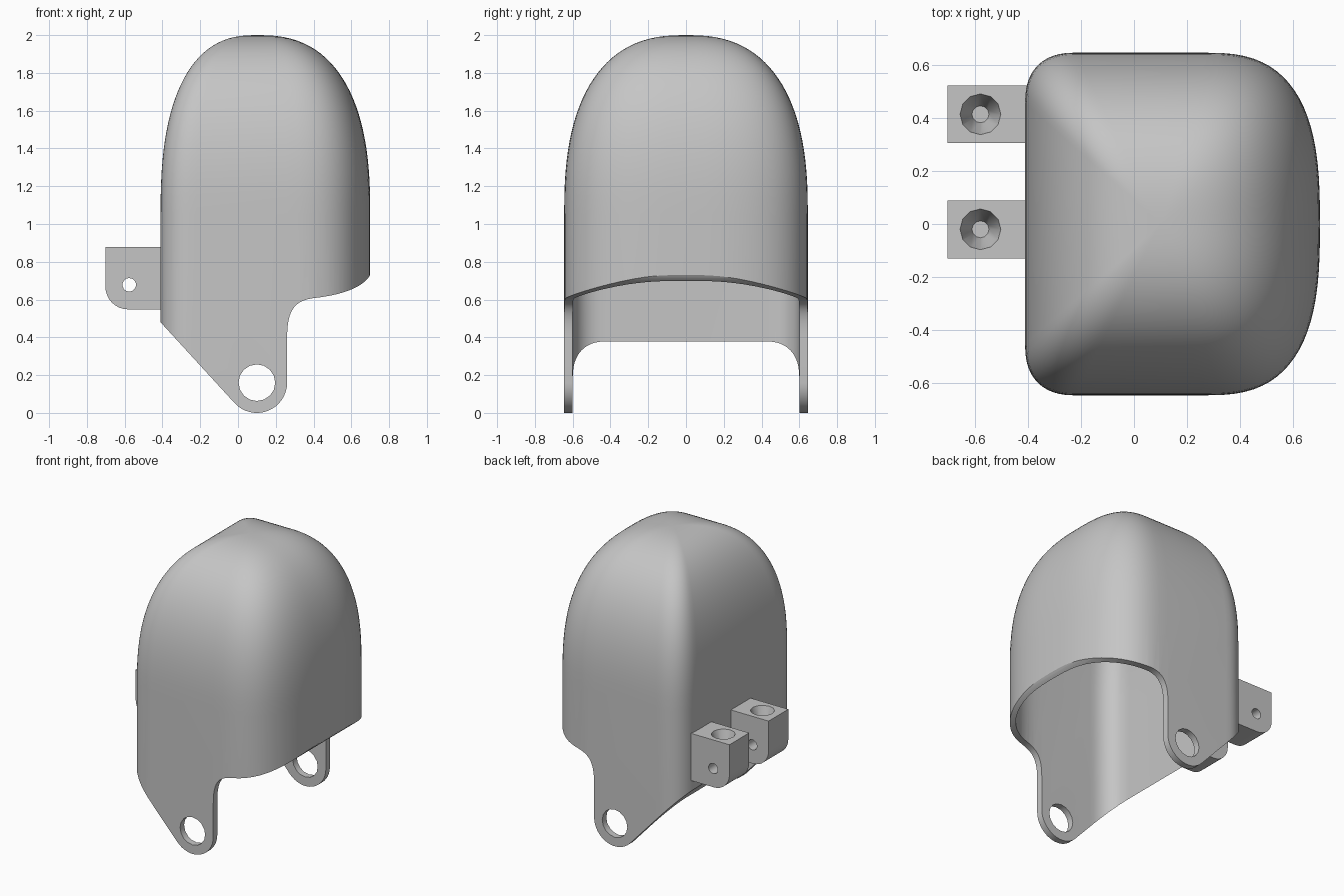
import bpy, bmesh
from math import sin, cos, pi, radians, acos, atan2, hypot
from mathutils import Matrix, Vector
from mathutils.geometry import interpolate_bezier

if "Cube" in bpy.data.objects:
    bpy.data.objects.remove(bpy.data.objects["Cube"], do_unlink=True)

grey = bpy.data.materials.new("plain grey")
grey.use_nodes = True
grey.diffuse_color = (0.56, 0.56, 0.56, 1)
grey.node_tree.nodes["Principled BSDF"].inputs["Base Color"].default_value = (0.56, 0.56, 0.56, 1)


def finish(bm, name):
    bmesh.ops.recalc_face_normals(bm, faces=bm.faces)
    mesh = bpy.data.meshes.new(name)
    bm.to_mesh(mesh)
    bm.free()
    mesh.materials.append(grey)
    obj = bpy.data.objects.new(name, mesh)
    bpy.context.collection.objects.link(obj)
    return obj


def prism(name, points, y0, y1):
    """Extrude a side profile of (x, z) points along y."""
    bm = bmesh.new()
    face = bm.faces.new([bm.verts.new((x, y0, z)) for x, z in points])
    new = bmesh.ops.extrude_face_region(bm, geom=[face])["geom"]
    bmesh.ops.translate(bm, vec=(0, y1 - y0, 0),
                        verts=[v for v in new if isinstance(v, bmesh.types.BMVert)])
    return finish(bm, name)


def cone(name, centre, r_low, r_top, depth, sides, along_y=False):
    bm = bmesh.new()
    turn = Matrix.Rotation(pi / 2, 4, "X") if along_y else Matrix()
    bmesh.ops.create_cone(bm, cap_ends=True, segments=sides, radius1=r_low, radius2=r_top,
                          depth=depth, matrix=Matrix.Translation(centre) @ turn)
    return finish(bm, name)


def boolean(obj, cutter, operation="DIFFERENCE"):
    mod = obj.modifiers.new("cut", "BOOLEAN")
    mod.operation, mod.solver, mod.object = operation, "EXACT", cutter
    bpy.context.view_layer.objects.active = obj
    bpy.ops.object.modifier_apply(modifier=mod.name)
    bpy.data.objects.remove(cutter, do_unlink=True)


def smooth(obj):
    bpy.ops.object.select_all(action="DESELECT")
    obj.select_set(True)
    bpy.context.view_layer.objects.active = obj
    bpy.ops.object.shade_smooth_by_angle(angle=radians(30))


def arc(cx, cz, r, a0, a1, n):
    return [(cx + r * cos(a0 + (a1 - a0) * i / n), cz + r * sin(a0 + (a1 - a0) * i / n))
            for i in range(n + 1)]


def outline(back, half_width, corner, front):
    """Plan section: broad rounded front (+x), tighter rounded corners at the back."""
    mid, half = 0.26, []
    for i in range(21):
        c, s = max(cos(pi / 2 * i / 20), 0), sin(pi / 2 * i / 20)
        half.append((mid + (front - mid) * c ** (2 / 2.8), half_width * s ** (2 / 2.8)))
    for i in range(13):
        c, s = max(cos(pi / 2 * i / 12), 0), sin(pi / 2 * i / 12)
        half.append((back + corner * (1 - s ** (2 / 2.4)),
                     half_width - corner * (1 - c ** (2 / 2.4))))
    return half + [(x, -y) for x, y in reversed(half[1:])]


APEX_X, SPRING, LEVELS, DOME = 0.1, 1.05, 28, 2 / 2.5


def dome_rings(bm, pts, top):
    """Straight wall, then the section shrinks towards the apex."""
    rings = [[bm.verts.new((x, y, -0.1)) for x, y in pts]]
    for i in range(LEVELS):
        a = pi / 2 * i / LEVELS
        s, z = cos(a) ** DOME, SPRING + (top - SPRING) * sin(a) ** DOME
        rings.append([bm.verts.new((APEX_X + (x - APEX_X) * s, y * s, z)) for x, y in pts])
    tip = bm.verts.new((APEX_X, 0, top))
    n = len(pts)
    for low, high in zip(rings, rings[1:]):
        for k in range(n):
            bm.faces.new((low[k], low[(k + 1) % n], high[(k + 1) % n], high[k]))
    for k in range(n):
        bm.faces.new((rings[-1][k], rings[-1][(k + 1) % n], tip))
    return rings[0]


# Hollow domed shell
bm = bmesh.new()
outer = dome_rings(bm, outline(-0.41, 0.645, 0.19, 0.70), 2.0)
inner = dome_rings(bm, outline(-0.317, 0.6, 0.18, 0.675), 1.955)
for k in range(len(outer)):
    j = (k + 1) % len(outer)
    bm.faces.new((outer[k], outer[j], inner[j], inner[k]))
shell = finish(bm, "domed_shell")

# Side profile: sloped back edge, round pivot ears, arched front opening
ear_x, ear_z, ear_r = 0.1, 0.16, 0.16
back_x, back_z = -0.41, 0.48
dx, dz = back_x - ear_x, back_z - ear_z
tangent = atan2(dz, dx) + acos(ear_r / hypot(dx, dz))
profile = arc(ear_x, ear_z, ear_r, tangent, 2 * pi, 16)
for curve in (((0.26, 0.40), (0.26, 0.56), (0.31, 0.60), (0.42, 0.61)),
              ((0.42, 0.61), (0.54, 0.625), (0.66, 0.66), (0.70, 0.73))):
    knots = [Vector((x, z, 0)) for x, z in curve]
    profile += [(p.x, p.y) for p in interpolate_bezier(*knots, 14)[:-1]]
slope = (profile[0][1] - back_z) / (profile[0][0] - back_x)
profile += [(0.70, 0.73), (0.8, 0.9), (0.8, 2.2), (-0.5, 2.2), (-0.5, back_z - 0.09 * slope)]
boolean(shell, prism("profile_cutter", profile, -1, 1), "INTERSECT")

# Pivot holes through both ears
boolean(shell, cone("pivot_cutter", (ear_x, 0, ear_z), 0.097, 0.097, 2, 16, True))
smooth(shell)

# Two mounting lugs on the back wall
for name, y in (("left_lug", 0.413), ("right_lug", -0.02)):
    side = [(-0.36, 0.878), (-0.702, 0.878)]
    side += arc(-0.582, 0.668, 0.12, pi, 1.5 * pi, 8) + [(-0.36, 0.548)]
    lug = prism(name, side, y - 0.109, y + 0.109)
    boolean(lug, cone("cross_cutter", (-0.576, y, 0.678), 0.036, 0.036, 1, 14, True))
    boolean(lug, cone("countersink_cutter", (-0.578, y, 0.81), 0.032, 0.083, 0.18, 12))
    smooth(lug)
